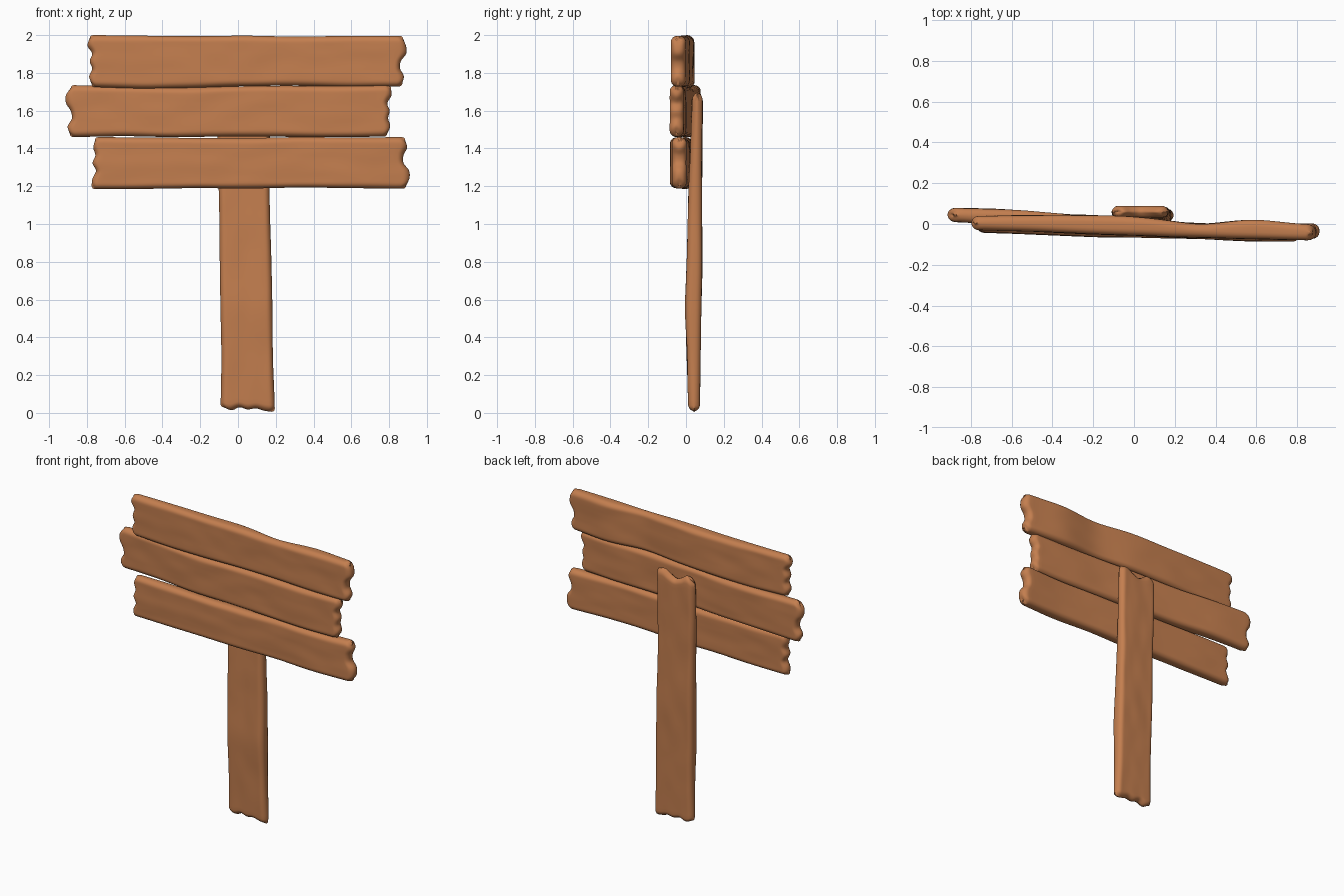
import bpy, bmesh, math, random
from mathutils import noise, Vector

if "Cube" in bpy.data.objects:
    bpy.data.objects.remove(bpy.data.objects["Cube"])

random.seed(4)
wood = bpy.data.materials.new("warm brown wood")
wood.diffuse_color = (0.55, 0.21, 0.078, 1)
wood.use_nodes = True
wood.node_tree.nodes["Principled BSDF"].inputs["Base Color"].default_value = wood.diffuse_color


def curve(vals, t):
    """Smooth curve through evenly spaced values, t in 0..1."""
    n = len(vals) - 1
    f = min(max(t, 0), 1) * n
    i = min(int(f), n - 1)
    f -= i
    a, b = vals[i], vals[i + 1]
    p, q = vals[max(i - 1, 0)], vals[min(i + 2, n)]
    m0, m1 = (b - p) / 2, (q - a) / 2
    return ((2*f**3 - 3*f**2 + 1) * a + (f**3 - 2*f**2 + f) * m0
            + (3*f**2 - 2*f**3) * b + (f**3 - f**2) * m1)


def steps(length, n, r):
    """Fractions along a length, packed closely near both rounded rims."""
    rim = [r * (1 - math.cos(math.radians(a))) / length for a in (0, 20, 40, 60, 75, 90)]
    a = rim[-1]
    mid = [a + (1 - 2 * a) * i / n for i in range(1, n)]
    return rim + mid + [1 - x for x in reversed(rim)]


def plank(name, start, end, low, high, depth, half, upright=False):
    """Worn board: start/end = ragged end outlines, low/high = long edges,
    depth = bowed centre line, half = half thickness along the length."""
    bm = bmesh.new()
    r = 0.032
    L = end[3] - start[3]
    W = high[0] - low[0]
    us, vs = steps(L, 70, r), steps(W, 22, r)
    seed = random.uniform(0, 50)
    nu, nv = len(us), len(vs)
    sides = []
    for s in (-1, 1):
        grid = []
        for u in us:
            row = []
            for v in vs:
                a, b = curve(start, v), curve(end, v)
                mid_a, mid_b = start[3], end[3]
                # ragged outline fades out away from the ends
                fa, fb = max(0, 1 - u * L / 0.15), max(0, 1 - (1 - u) * L / 0.15)
                along = mid_a + (mid_b - mid_a) * u + (a - mid_a) * fa + (b - mid_b) * fb
                lo, hi = curve(low, u), curve(high, u)
                # rounded outline corners
                c = 0.016
                du = min(u, 1 - u) * L
                pinch = c - math.sqrt(max(0, c*c - max(0, c - du)**2))
                lo, hi = lo + pinch, hi - pinch
                across = lo + (hi - lo) * v
                # rounded rim
                ex = max(0, r - du)
                ez = max(0, r - min(v, 1 - v) * W)
                q = min(r, math.hypot(ex, ez))
                h = curve(half, u)
                h = h - r + math.sqrt(max(0, r*r - q*q))
                bump = noise.noise(Vector((along * 5 + seed, across * 11, s * 3))) * 0.003
                y = curve(depth, u) + s * max(h, 0.003) + bump * (1 - q / r)
                co = (across, y, along) if upright else (along, y, across)
                row.append(bm.verts.new(co))
            grid.append(row)
        sides.append(grid)
        for i in range(nu - 1):
            for j in range(nv - 1):
                bm.faces.new((grid[i][j], grid[i+1][j], grid[i+1][j+1], grid[i][j+1]))
    # thin wall joining front and back
    ring = ([(i, 0) for i in range(nu)] + [(nu-1, j) for j in range(1, nv)]
            + [(i, nv-1) for i in range(nu-2, -1, -1)] + [(0, j) for j in range(nv-2, 0, -1)])
    f, k = sides
    for (i, j), (m, n) in zip(ring, ring[1:] + ring[:1]):
        bm.faces.new((f[i][j], f[m][n], k[m][n], k[i][j]))
    bmesh.ops.recalc_face_normals(bm, faces=bm.faces)
    me = bpy.data.meshes.new(name)
    bm.to_mesh(me)
    bm.free()
    me.materials.append(wood)
    for p in me.polygons:
        p.use_smooth = True
    ob = bpy.data.objects.new(name, me)
    bpy.context.collection.objects.link(ob)
    return ob


# Three sign boards
plank("top_board",
      [-.775, -.788, -.772, -.785, -.772, -.797, -.785],
      [.87, .878, .858, .862, .89, .89, .875],
      [1.725, 1.718, 1.722, 1.73, 1.732, 1.725, 1.728],
      [2.0, 1.997, 1.994, 1.997, 1.992, 1.996, 1.996],
      [.005, .003, -.003, -.012, -.032, -.027, -.042],
      [.034, .040, .046, .045, .034, .046, .038])
plank("middle_board",
      [-.89, -.902, -.88, -.885, -.91, -.912, -.885],
      [.79, .806, .795, .803, .79, .812, .81],
      [1.46, 1.465, 1.46, 1.464, 1.462, 1.46, 1.463],
      [1.735, 1.728, 1.722, 1.728, 1.732, 1.73, 1.735],
      [.045, .03, .005, -.012, -.03, -.042, -.05],
      [.034, .040, .042, .042, .038, .04, .036])
plank("bottom_board",
      [-.775, -.77, -.752, -.77, -.755, -.766, -.757],
      [.89, .908, .905, .876, .876, .895, .885],
      [1.185, 1.186, 1.19, 1.188, 1.193, 1.19, 1.187],
      [1.46, 1.458, 1.456, 1.455, 1.46, 1.458, 1.46],
      [-.005, -.01, -.02, -.025, -.035, -.045, -.035],
      [.036, .04, .042, .042, .038, .04, .038])

# Upright post behind the boards
plank("post",
      [.03, .014, .03, .018, .024, .012, .006],
      [1.66, 1.69, 1.665, 1.65, 1.67, 1.695, 1.69],
      [-.092, -.088, -.093, -.097, -.1, -.108, -.11],
      [.195, .185, .182, .176, .168, .168, .17],
      [.043, .041, .039, .046, .048, .054, .06],
      [.031, .036, .042, .040, .036, .032, .028], upright=True)
